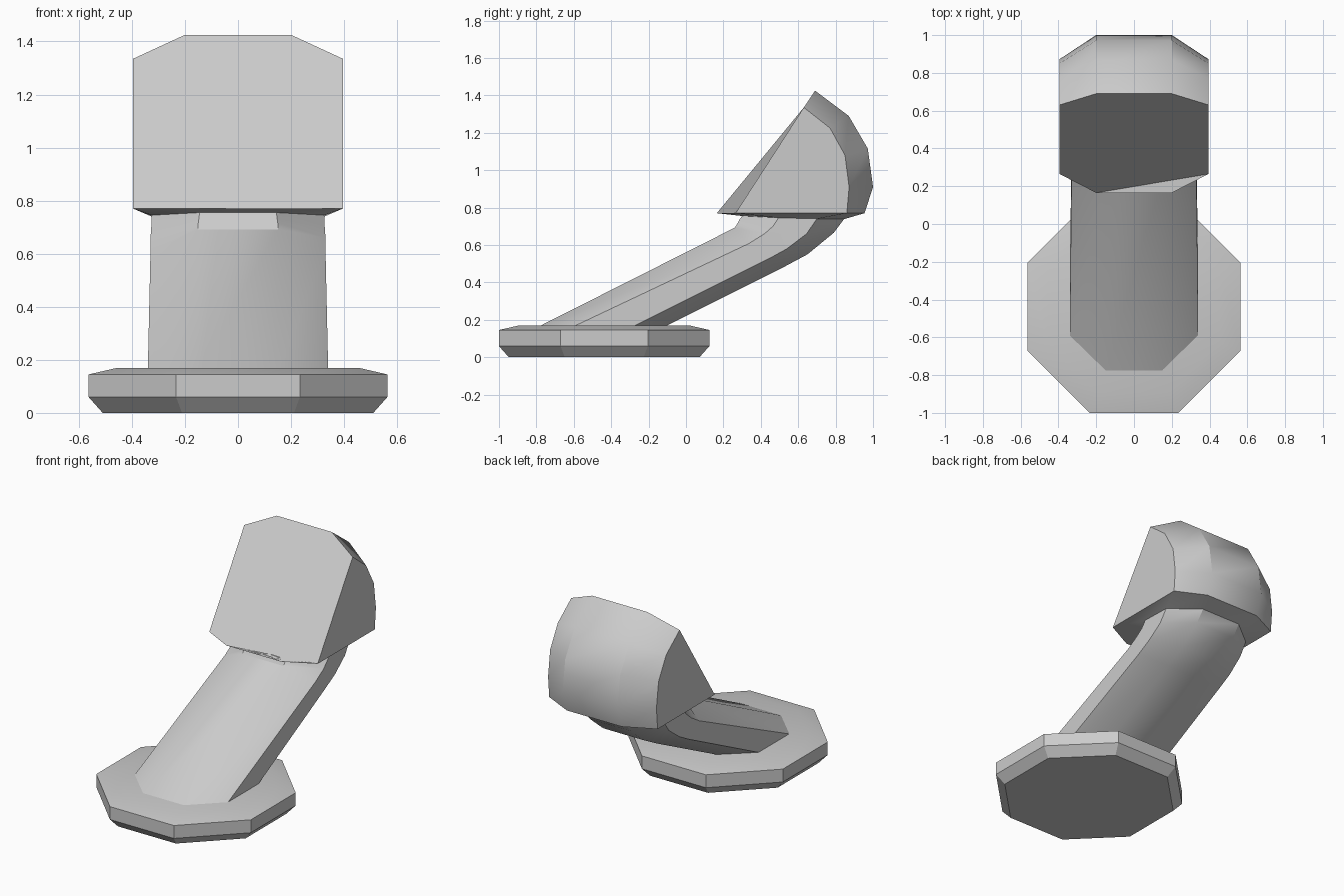
import bpy, bmesh, math

if "Cube" in bpy.data.objects:
    bpy.data.objects.remove(bpy.data.objects["Cube"])


def loft(name, rings, closed=True, caps=(False, False), extra_faces=()):
    """Skin a list of equal-length point rings; extra_faces holds (ring, point) loops."""
    bm = bmesh.new()
    vs = [[bm.verts.new(p) for p in ring] for ring in rings]
    n = len(rings[0])
    for a, b in zip(vs, vs[1:]):
        for i in range(n if closed else n - 1):
            j = (i + 1) % n
            bm.faces.new((a[i], a[j], b[j], b[i]))
    if caps[0]:
        bm.faces.new(vs[0])
    if caps[1]:
        bm.faces.new(vs[-1])
    for loop in extra_faces:
        bm.faces.new([vs[r][p] for r, p in loop])
    bmesh.ops.recalc_face_normals(bm, faces=bm.faces)
    mesh = bpy.data.meshes.new(name)
    bm.to_mesh(mesh)
    bm.free()
    ob = bpy.data.objects.new(name, mesh)
    bpy.context.collection.objects.link(ob)
    bpy.ops.object.select_all(action='DESELECT')
    ob.select_set(True)
    bpy.context.view_layer.objects.active = ob
    bpy.ops.object.shade_smooth_by_angle(angle=math.radians(30))
    return ob


# Octagonal foot plate with chamfered rims
def octagon(apothem, z, cy=-0.4375):
    r = apothem / math.cos(math.pi / 8)
    angles = [math.pi / 8 + i * math.pi / 4 for i in range(8)]
    return [(r * math.cos(a), cy + r * math.sin(a), z) for a in angles]


loft("base_plate", [octagon(0.51, 0), octagon(0.5635, 0.06),
                    octagon(0.5635, 0.145), octagon(0.455, 0.17)], caps=(True, True))


# Leaning eight-sided pipe that bends upright and flares out under the head
def pipe_ring(narrow, wide, side):
    half = [(w, y, z) for w, (y, z) in zip((narrow, wide, wide, narrow), side)]
    return half + [(-x, y, z) for x, y, z in reversed(half)]


loft("pipe", [
    pipe_ring(0.15, 0.34, [(-0.795, 0.16), (-0.61, 0.16), (-0.29, 0.16), (-0.12, 0.16)]),
    pipe_ring(0.15, 0.33, [(0.26, 0.692), (0.335, 0.607), (0.44, 0.525), (0.51, 0.475)]),
    pipe_ring(0.15, 0.33, [(0.275, 0.715), (0.42, 0.66), (0.54, 0.58), (0.65, 0.55)]),
    pipe_ring(0.147, 0.327, [(0.285, 0.735), (0.465, 0.70), (0.645, 0.66), (0.79, 0.665)]),
    pipe_ring(0.145, 0.325, [(0.30, 0.755), (0.495, 0.745), (0.70, 0.74), (0.845, 0.738)]),
    pipe_ring(0.20, 0.395, [(0.165, 0.77), (0.265, 0.77), (0.86, 0.77), (0.955, 0.77)]),
])

# Hooded head: rounded back, flat sides and a slanted front panel
SIDE = [(0.265, 0.77), (0.63, 1.335), (0.77, 1.225), (0.85, 1.08), (0.872, 0.91), (0.86, 0.77)]
MIDDLE = [(0.165, 0.77), (0.69, 1.425), (0.87, 1.29), (0.972, 1.115), (1.0, 0.91), (0.955, 0.77)]
sections = [[(x, y, z) for y, z in prof] for x, prof in
            ((-0.395, SIDE), (-0.2, MIDDLE), (0.2, MIDDLE), (0.395, SIDE))]
back = [s[1:] + s[:1] for s in sections]  # start at the top edge, end at the front foot
front_panel = [(r, 5) for r in range(4)] + [(r, 0) for r in reversed(range(4))]
head = loft("head", [b[:5] + b[5:] for b in back], closed=False, caps=(True, True),
            extra_faces=[front_panel])
